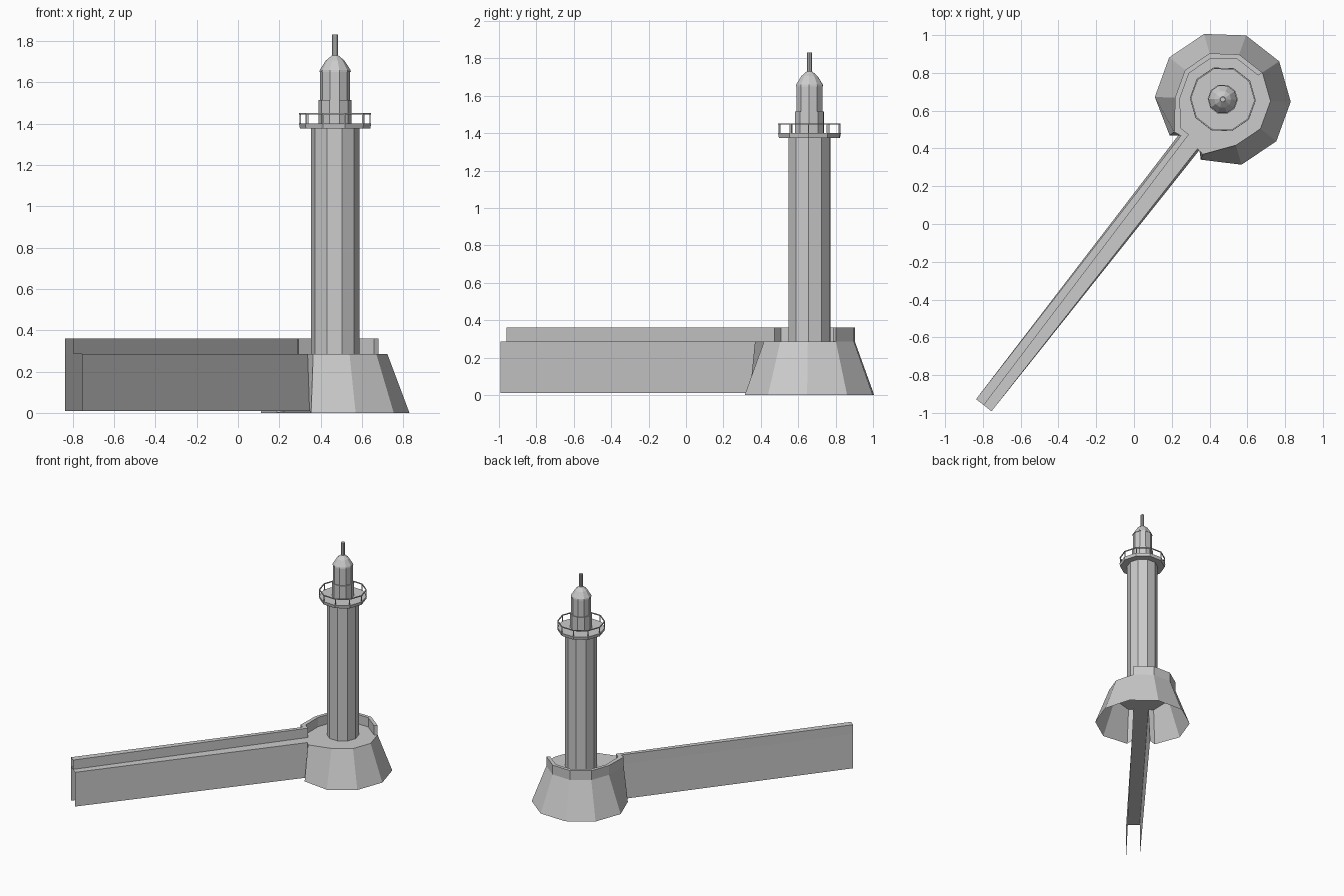
import bpy
import bmesh
from math import sin, cos, radians
from mathutils import Matrix

if "Cube" in bpy.data.objects:
    bpy.data.objects.remove(bpy.data.objects["Cube"])

SIDES = 10
STEP = 360 / SIDES
HALF = STEP / 2
# local +x runs from the tower along the causeway
PLACE = Matrix.Translation((0.47, 0.66, 0)) @ Matrix.Rotation(radians(232), 4, 'Z')
DECK_Z, PARAPET_Z = 0.285, 0.36
FAR, NEAR = 2.055, 0.288


def polar(r, deg, z=0.0):
    return (r * cos(radians(deg)), r * sin(radians(deg)), z)


def make(name, build):
    bm = bmesh.new()
    build(bm)
    mesh = bpy.data.meshes.new(name)
    bm.to_mesh(mesh)
    bm.free()
    obj = bpy.data.objects.new(name, mesh)
    bpy.context.collection.objects.link(obj)
    obj.matrix_world = PLACE
    return obj


def verts(bm, path, z):
    return [bm.verts.new((p[0], p[1], z)) for p in path]


def strip(bm, a, b):
    for i in range(len(a) - 1):
        bm.faces.new((a[i], a[i + 1], b[i + 1], b[i]))


def lathe(name, profile, closed=False):
    """Turn a radius/height profile into a ten-sided solid."""
    def build(bm):
        rings = [[bm.verts.new(polar(r, HALF + STEP * k, z)) for k in range(SIDES)]
                 for r, z in profile]
        pairs = list(zip(rings, rings[1:]))
        if closed:
            pairs.append((rings[-1], rings[0]))
        else:
            bm.faces.new(rings[0][::-1])
            bm.faces.new(rings[-1])
        for a, b in pairs:
            strip(bm, a + a[:1], b + b[:1])
    return make(name, build)


def outline(r, r_gate, half_near):
    """Causeway side, round the base, and back along the other side."""
    ring = [polar(r_gate if k in (0, SIDES - 1) else r, HALF + STEP * k)
            for k in range(SIDES)]
    return ([(FAR, 0.052), (NEAR, half_near)] + ring
            + [(NEAR, -half_near), (FAR, -0.052)])


top_path = outline(0.253, 0.31, 0.056)
foot_path = outline(0.36, 0.34, 0.068)


# Flared base and causeway, open underneath and at the far end
def base(bm):
    foot = verts(bm, foot_path, 0)
    for i in (0, 1, -1, -2):
        foot[i].co.z = 0.01
    top = verts(bm, top_path, DECK_Z)
    strip(bm, foot, top)
    bm.faces.new(top[1:-1])
    bm.faces.new((top[0], top[1], top[-2], top[-1]))


make("base_and_causeway", base)


# Parapet along one causeway side and half of the base
def parapet(bm):
    outer = top_path[6:]
    inner = [polar(0.226, HALF + STEP * k) for k in range(4, SIDES - 1)]
    inner += [polar(0.27, -HALF), (0.257, -0.027), (FAR, 0)]
    rows = [verts(bm, outer, DECK_Z), verts(bm, outer, PARAPET_Z),
            verts(bm, inner, PARAPET_Z), verts(bm, inner, DECK_Z)]
    for a, b in zip(rows, rows[1:]):
        strip(bm, a, b)
    bm.faces.new([row[0] for row in rows])


make("parapet", parapet)

# Tower, gallery and lantern
lathe("tower_shaft", [(0.117, DECK_Z), (0.117, 1.375)])
lathe("gallery_floor", [(0.17, 1.375), (0.175, 1.4)])
lathe("lantern_base", [(0.08, 1.4), (0.08, 1.515)])
lathe("lantern", [(0.073, 1.515), (0.073, 1.655)])
lathe("lantern_roof", [(0.076, 1.65), (0.074, 1.66), (0.045, 1.705), (0.015, 1.73)])
lathe("roof_spike", [(0.014, 1.725), (0.014, 1.83)])

# Gallery railing
lathe("gallery_rail", [(0.167, 1.445), (0.174, 1.445), (0.174, 1.452), (0.167, 1.452)],
      closed=True)


def posts(bm):
    for k in range(SIDES):
        spot = Matrix.Translation(polar(0.169, HALF + STEP * k, 1.422))
        bmesh.ops.create_cone(bm, cap_ends=True, segments=4, radius1=0.004,
                              radius2=0.004, depth=0.05, matrix=spot)


make("railing_posts", posts)
